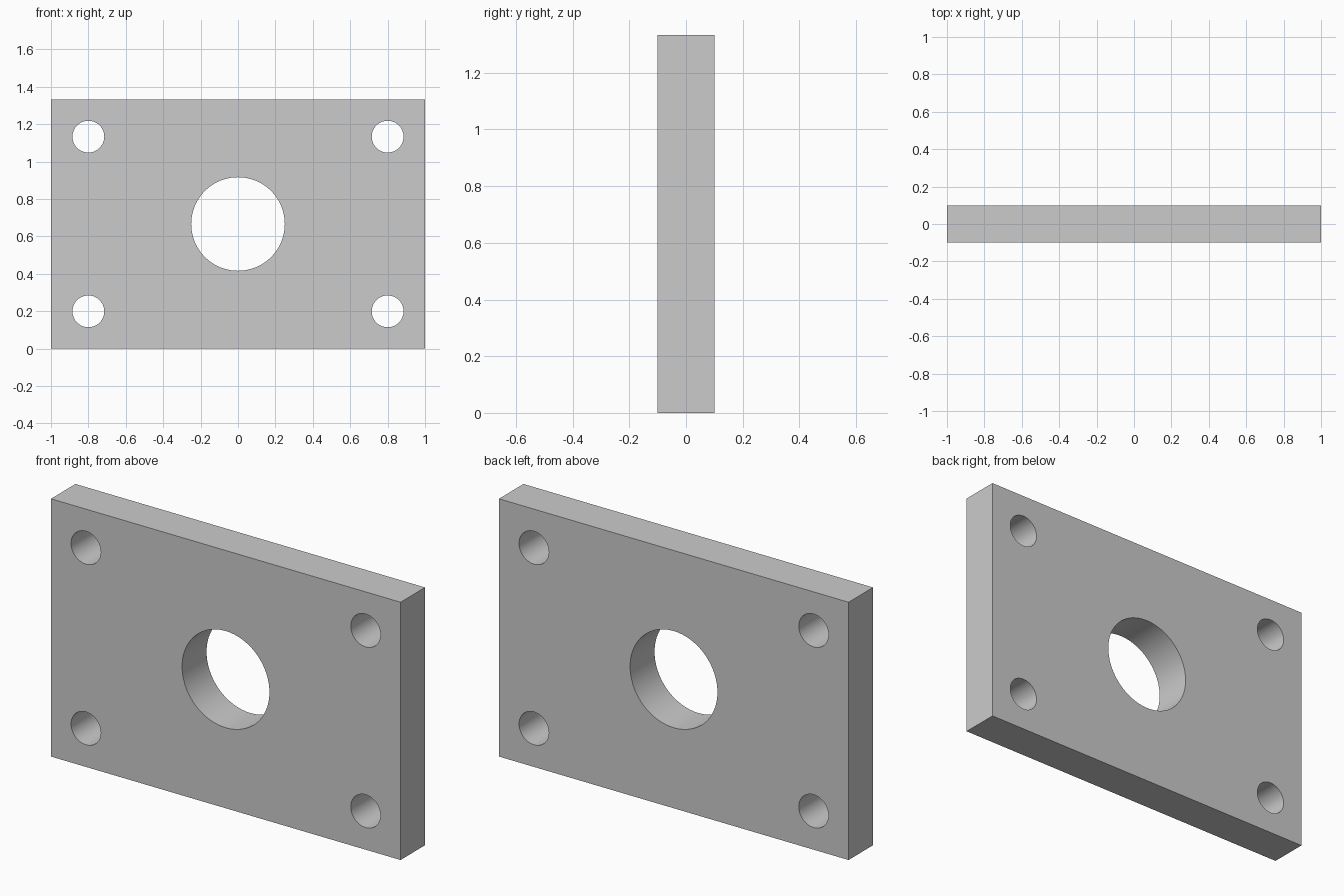
import bpy
from math import pi

if "Cube" in bpy.data.objects:
    bpy.data.objects.remove(bpy.data.objects["Cube"])

WIDTH, DEPTH, HEIGHT = 2.0, 0.2, 1.333
MID = HEIGHT / 2

# Rectangular plate
bpy.ops.mesh.primitive_cube_add(size=1, location=(0, 0, MID))
plate = bpy.context.object
plate.name = "mounting_plate"
plate.scale = (WIDTH, DEPTH, HEIGHT)
bpy.ops.object.transform_apply(location=False, rotation=False, scale=True)


def drill(name, x, z, radius, sides):
    """Cut a round through-hole along y."""
    bpy.ops.mesh.primitive_cylinder_add(vertices=sides, radius=radius, depth=DEPTH * 2,
                                        location=(x, 0, z), rotation=(pi / 2, 0, 0))
    cutter = bpy.context.object
    cutter.name = name
    cutter.hide_render = True
    mod = plate.modifiers.new(name, 'BOOLEAN')
    mod.operation = 'DIFFERENCE'
    mod.solver = 'EXACT'
    mod.object = cutter
    bpy.context.view_layer.objects.active = plate
    bpy.ops.object.modifier_apply(modifier=mod.name)
    bpy.data.objects.remove(cutter, do_unlink=True)


# Central bore
drill("centre_bore", 0, MID, 0.25, 96)

# Four corner bolt holes
for sx in (-1, 1):
    for sz in (-1, 1):
        drill("bolt_hole", sx * 0.8, MID + sz * 0.467, 0.085, 64)

# Smooth hole walls, sharp plate edges
bpy.ops.object.select_all(action='DESELECT')
plate.select_set(True)
bpy.context.view_layer.objects.active = plate
bpy.ops.object.shade_smooth_by_angle()
